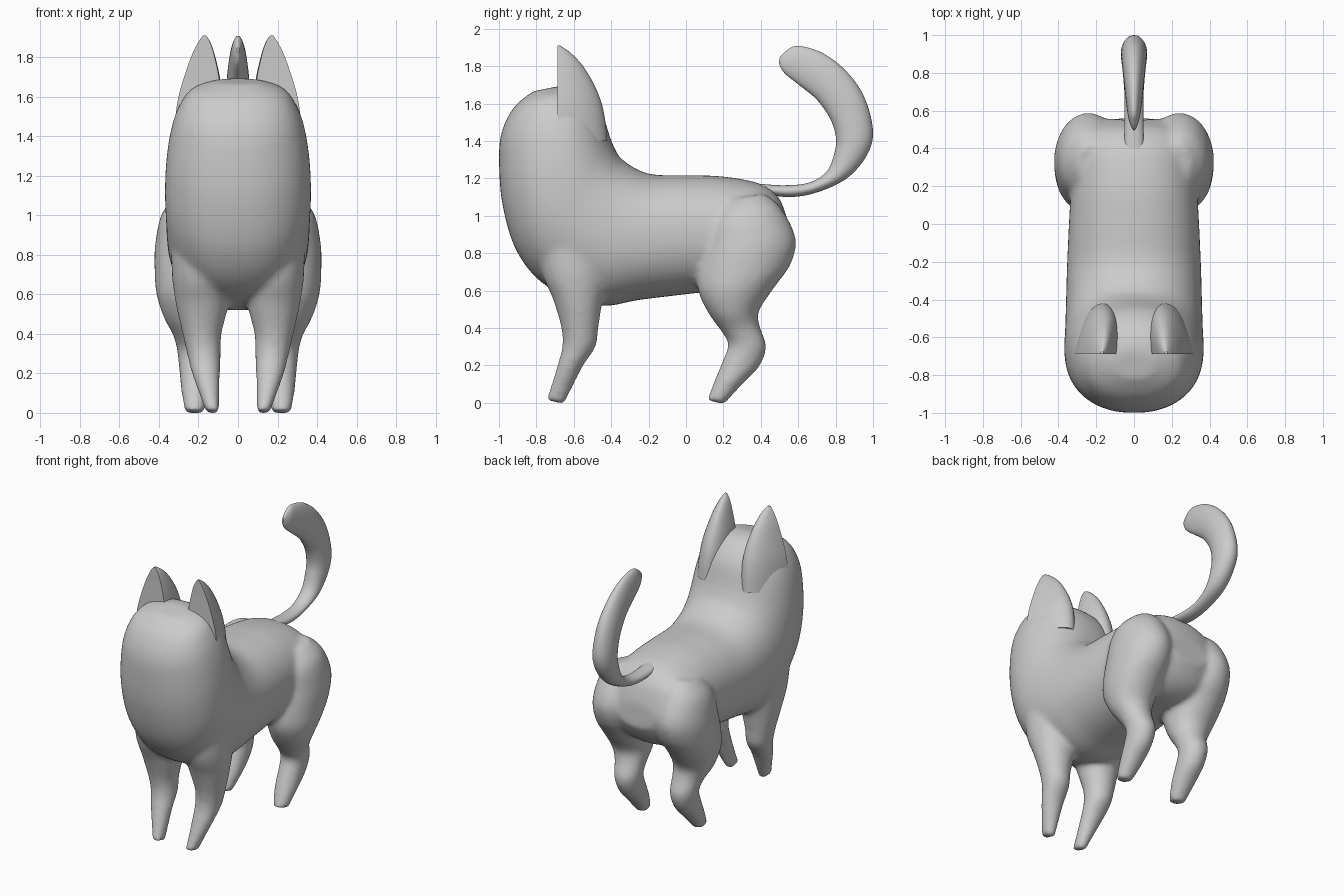
import bpy, bmesh, math
from mathutils import Vector


def spline(rows, steps):
    """Catmull-Rom interpolation through rows of numbers."""
    pts = [rows[0]] + rows + [rows[-1]]
    out = []
    for i in range(1, len(pts) - 2):
        a, b, c, d = pts[i - 1:i + 3]
        for s in range(steps):
            t = s / steps
            out.append([0.5 * (2 * q + (r - p) * t + (2 * p - 5 * q + 4 * r - w) * t * t
                               + (3 * q - p - 3 * r + w) * t ** 3)
                        for p, q, r, w in zip(a, b, c, d)])
    return out + [list(rows[-1])]


def loft(bm, rows, side=1, power=1.0, half=False, n=32, steps=6):
    """Skin sections given as two side-view edge points, centre x and half width."""
    rings = []
    for y1, z1, y2, z2, cx, rx in spline(rows, steps):
        p1, p2 = Vector((0, y1, z1)), Vector((0, y2, z2))
        ring = []
        for k in range(n):
            if half:  # flat front, rounded back leaning inwards
                a = math.pi * k / (n - 1)
                p = p1 + (p2 - p1) * math.sin(a)
                p.x = side * (cx + rx * (math.cos(a) - 0.35 * math.sin(a)))
            else:
                a = 2 * math.pi * k / n
                c, s = (math.copysign(abs(v) ** power, v) for v in (math.cos(a), math.sin(a)))
                p = (p1 + p2) / 2 + (p1 - p2) / 2 * s
                p.x = side * (cx + rx * c)
            ring.append(bm.verts.new(p))
        rings.append(ring)
    for r, q in zip(rings, rings[1:]):
        for k in range(n):
            j = (k + 1) % n
            bm.faces.new((r[k], r[j], q[j], q[k]))
    bm.faces.new(rings[0])
    bm.faces.new(rings[-1])


def finish(bm, name):
    bmesh.ops.recalc_face_normals(bm, faces=bm.faces[:])
    me = bpy.data.meshes.new(name)
    bm.to_mesh(me)
    bm.free()
    ob = bpy.data.objects.new(name, me)
    bpy.context.collection.objects.link(ob)
    bpy.ops.object.select_all(action='DESELECT')
    ob.select_set(True)
    bpy.context.view_layer.objects.active = ob
    bpy.ops.object.shade_smooth_by_angle(angle=math.radians(40))
    return ob


# Torso sweeping from the rump forward and up into the head
torso = [
    (.55, .95, .56, .78, 0, .15), (.50, 1.09, .48, .66, 0, .27),
    (.40, 1.17, .36, .60, 0, .32), (.20, 1.21, .15, .595, 0, .335),
    (0, 1.217, 0, .58, 0, .345), (-.20, 1.225, -.25, .55, 0, .355),
    (-.34, 1.30, -.47, .52, 0, .36), (-.39, 1.38, -.74, .62, 0, .365),
    (-.415, 1.45, -.90, .80, 0, .37), (-.43, 1.50, -.98, 1.05, 0, .362),
    (-.455, 1.56, -1.0, 1.30, 0, .338), (-.51, 1.63, -.985, 1.45, 0, .30),
    (-.59, 1.68, -.92, 1.58, 0, .235), (-.67, 1.695, -.82, 1.665, 0, .11)]

front_leg = [
    (-.80, .95, -.42, .95, .20, .14), (-.77, .70, -.42, .70, .19, .145),
    (-.71, .55, -.45, .52, .182, .13), (-.667, .40, -.468, .40, .182, .099),
    (-.662, .30, -.483, .30, .173, .086), (-.688, .20, -.548, .20, .162, .072),
    (-.72, .10, -.598, .10, .145, .053), (-.75, .015, -.65, -.008, .128, .036)]

back_leg = [
    (.20, 1.08, .42, 1.12, .22, .08), (.13, .98, .51, 1.04, .235, .15),
    (.09, .82, .587, .88, .24, .18), (.06, .68, .56, .74, .245, .177),
    (.07, .58, .475, .62, .25, .163), (.125, .47, .39, .49, .24, .135),
    (.19, .38, .395, .41, .225, .105), (.225, .31, .43, .30, .217, .09),
    (.193, .22, .39, .19, .215, .082), (.152, .12, .303, .10, .215, .073),
    (.112, .015, .205, -.008, .22, .05)]

# Body: torso and four legs fused into one smooth skin
bm = bmesh.new()
loft(bm, torso, power=0.9, n=48)
for side in (1, -1):
    loft(bm, front_leg, side)
    loft(bm, back_leg, side)
body = finish(bm, "body")
m = body.modifiers.new("fuse", 'REMESH')
m.mode = 'VOXEL'
m.voxel_size = 0.015
m.use_smooth_shade = True
m = body.modifiers.new("blend", 'SMOOTH')
m.factor = 0.5
m.iterations = 14

# Ears with a flat front
ear = [
    (-.67, 1.40, -.42, 1.40, .205, .115), (-.685, 1.50, -.43, 1.50, .20, .116),
    (-.687, 1.60, -.45, 1.60, .193, .108), (-.687, 1.70, -.49, 1.70, .185, .088),
    (-.687, 1.80, -.55, 1.80, .178, .060), (-.688, 1.87, -.615, 1.87, .172, .033),
    (-.688, 1.91, -.672, 1.91, .17, .008)]
for side, label in ((1, "right"), (-1, "left")):
    bm = bmesh.new()
    loft(bm, ear, side, half=True, n=24)
    finish(bm, "ear_" + label)

# Tail curling up and forward
tail = [
    (.40, 1.12, .40, 1.17, 0, .05), (.55, 1.10, .53, 1.163, 0, .05),
    (.70, 1.125, .66, 1.178, 0, .05), (.86, 1.20, .755, 1.24, 0, .06),
    (.965, 1.32, .797, 1.35, 0, .068), (1.0, 1.45, .80, 1.43, 0, .07),
    (.955, 1.63, .77, 1.52, 0, .065), (.86, 1.77, .70, 1.62, 0, .056),
    (.73, 1.87, .61, 1.695, 0, .044), (.60, 1.908, .54, 1.75, 0, .031),
    (.54, 1.885, .51, 1.785, 0, .018), (.502, 1.85, .496, 1.82, 0, .006)]
bm = bmesh.new()
loft(bm, tail)
finish(bm, "tail")
